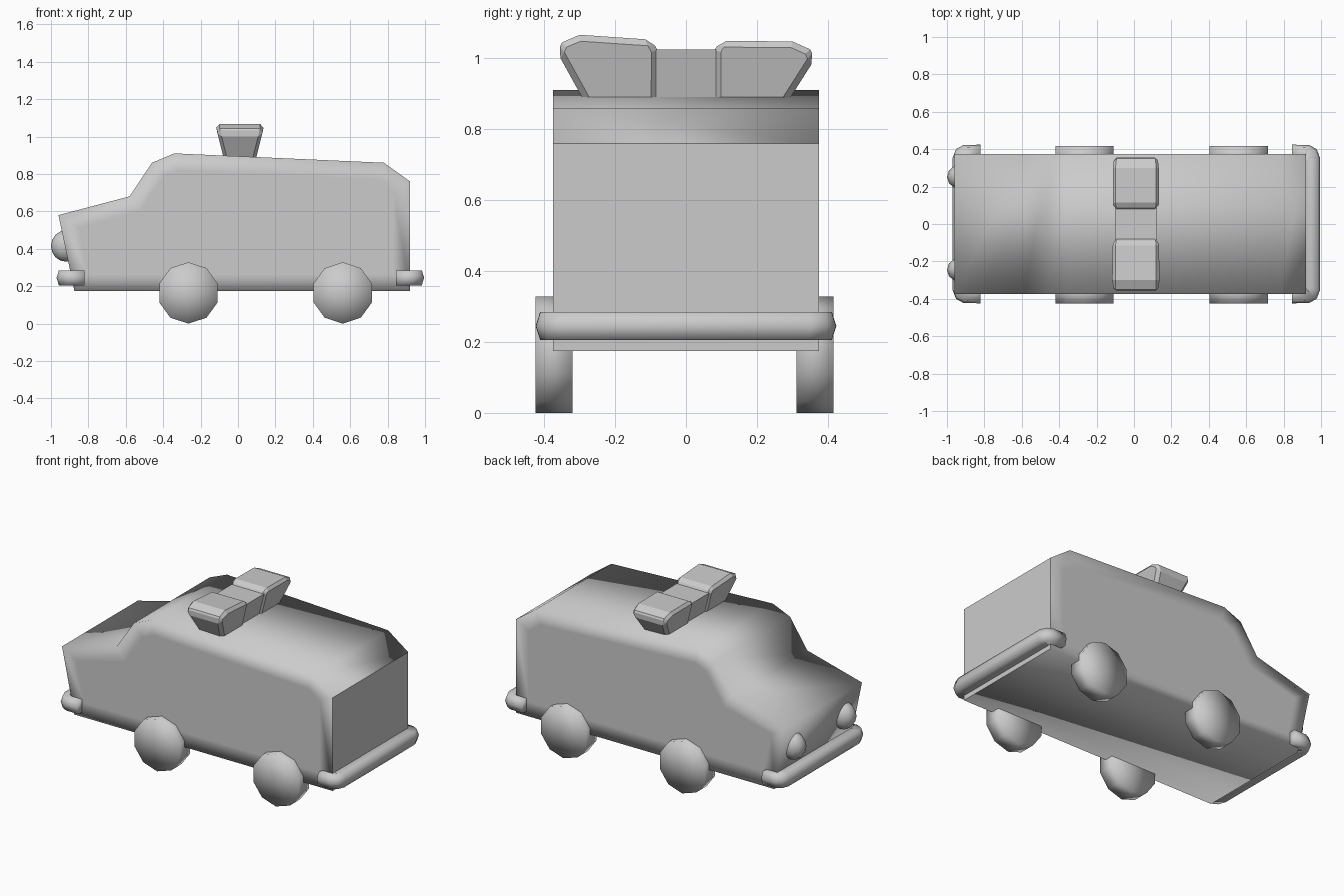
import bpy, bmesh, math
from mathutils import Vector

if "Cube" in bpy.data.objects:
    bpy.data.objects.remove(bpy.data.objects["Cube"])


def finish(name, bm, smooth=True):
    bmesh.ops.recalc_face_normals(bm, faces=bm.faces)
    for f in bm.faces:
        f.smooth = smooth
    me = bpy.data.meshes.new(name)
    bm.to_mesh(me)
    bm.free()
    ob = bpy.data.objects.new(name, me)
    bpy.context.collection.objects.link(ob)
    return ob


def extrude(bm, pts, vec):
    face = bm.faces.new([bm.verts.new(p) for p in pts])
    res = bmesh.ops.extrude_face_region(bm, geom=[face], use_keep_orig=True)
    bmesh.ops.translate(bm, vec=vec, verts=[v for v in res["geom"] if isinstance(v, bmesh.types.BMVert)])


# body: side profile extruded across the width, with inset side panels for soft edges
bm = bmesh.new()
profile = [(-.96, .58), (-.58, .68), (-.46, .86), (-.34, .91), (.78, .86), (.92, .76), (.92, .175), (-.875, .175)]
extrude(bm, [(x, -.375, z) for x, z in profile], (0, .75, 0))
bmesh.ops.recalc_face_normals(bm, faces=bm.faces)
sides = [f for f in bm.faces if abs(f.normal.y) > .9]
bmesh.ops.inset_individual(bm, faces=sides, thickness=.09, use_even_offset=True)
for e in bm.edges:
    if any(f.normal.x > .99 for f in e.link_faces):
        e.smooth = False
finish("van_body", bm)

# wheels: ten-sided discs with a vertex at the top
for side, yc in (("right", -.372), ("left", .364)):
    for end, xc in (("front", -.265), ("rear", .56)):
        bm = bmesh.new()
        rings = []
        for y in (yc - .052, yc + .052):
            ring = [bm.verts.new((xc + .164 * math.sin(i * math.pi / 5), y,
                                  .164 + .164 * math.cos(i * math.pi / 5))) for i in range(10)]
            hub = bm.verts.new((xc, y, .164))
            rings.append(ring)
            for i in range(10):
                bm.faces.new((hub, ring[i], ring[(i + 1) % 10]))
        for i in range(10):
            j = (i + 1) % 10
            bm.faces.new((rings[0][i], rings[0][j], rings[1][j], rings[1][i]))
        finish(f"wheel_{end}_{side}", bm)


# bumpers: six-sided bar swept round the corners
def bumper(name, s, xmid, xend):
    half = [(xend, .378), (xmid - .025, .378), (xmid - .008, .37), (xmid, .345)]
    path = [Vector((x, -y)) for x, y in half] + [Vector((x, y)) for x, y in reversed(half)]
    section = [(.046, 0), (.033, .04), (-.033, .04), (-.046, 0), (-.033, -.04), (.033, -.04)]
    bm = bmesh.new()
    rings = []
    for i, p in enumerate(path):
        a = (p - path[max(i - 1, 0)]) if i else path[1] - p
        b = (path[i + 1] - p) if i < len(path) - 1 else a
        t = (a.normalized() + b.normalized()).normalized()
        n = Vector((t.y, -t.x))
        rings.append([bm.verts.new((s * (p.x + n.x * u), p.y + n.y * u, .245 + w)) for u, w in section])
    for r, q in zip(rings, rings[1:]):
        for i in range(6):
            j = (i + 1) % 6
            bm.faces.new((r[i], r[j], q[j], q[i]))
    bm.faces.new(rings[0])
    bm.faces.new(rings[-1])
    finish(name, bm)


bumper("front_bumper", -1, .925, .82)
bumper("rear_bumper", 1, .95, .845)

# headlights: low-poly ellipsoids half sunk in the nose
for side, y in (("right", -.245), ("left", .252)):
    bm = bmesh.new()
    bmesh.ops.create_uvsphere(bm, u_segments=12, v_segments=8, radius=1)
    bmesh.ops.scale(bm, vec=(.08, .068, .084), verts=bm.verts)
    bmesh.ops.translate(bm, vec=(-.92, y, .415), verts=bm.verts)
    finish(f"headlight_{side}", bm)


# roof beacon bar: lengthwise outline, widening towards the top
def beacon(name, outline, top_half, bevel):
    bm = bmesh.new()
    extrude(bm, [(-1, y, z) for y, z in outline], (2, 0, 0))
    for v in bm.verts:
        v.co.x = .01 + v.co.x * (top_half - .25 * max(1.045 - v.co.z, 0))
    ob = finish(name, bm, False)
    if bevel:
        mod = ob.modifiers.new("bevel", "BEVEL")
        mod.width = bevel
        mod.segments = 1
        mod.limit_method = "ANGLE"
        mod.angle_limit = math.radians(50)


for side, s, outer, inner in (("right", -1, 1.066, 1.052), ("left", 1, 1.047, 1.049)):
    beacon(f"beacon_{side}",
           [(s * .08, .87), (s * .282, .87), (s * .363, outer - .05), (s * .35, outer - .022),
            (s * .30, outer), (s * .097, inner), (s * .08, 1.022)], .127, .018)
beacon("beacon_centre", [(-.085, .87), (.085, .87), (.085, 1.024), (-.085, 1.024)], .117, 0)
